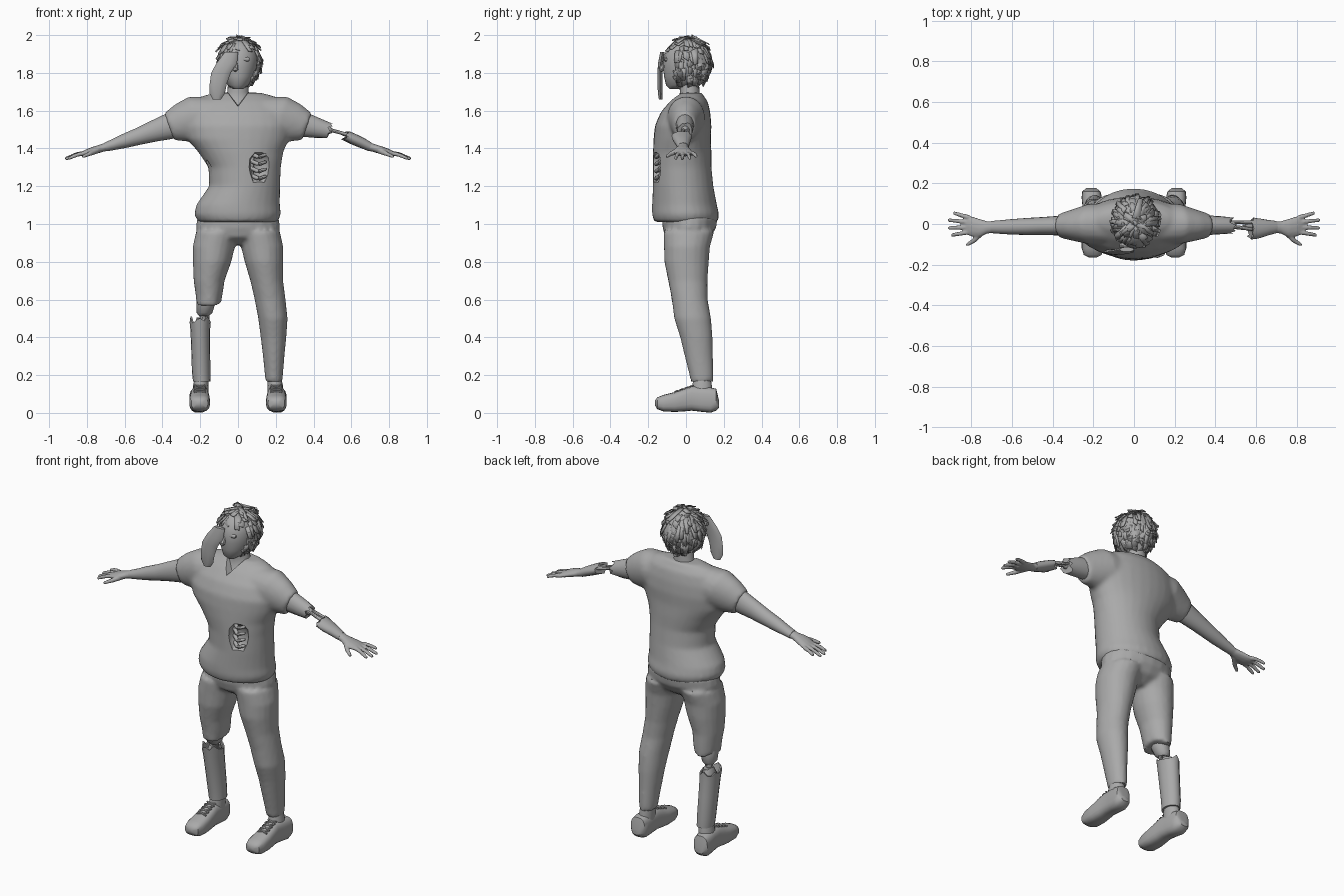
import bpy, bmesh, math, random
from mathutils import Vector, noise

random.seed(4)
cube = bpy.data.objects.get("Cube")
if cube:
    bpy.data.objects.remove(cube)

grey = bpy.data.materials.new("plain grey")
grey.use_nodes = True
grey.diffuse_color = (0.4, 0.4, 0.4, 1)
grey.node_tree.nodes["Principled BSDF"].inputs["Base Color"].default_value = (0.4, 0.4, 0.4, 1)
X, Y, Z = Vector((1, 0, 0)), Vector((0, 1, 0)), Vector((0, 0, 1))


def finish(name, bm, angle=40):
    """Turn a bmesh into a shaded object."""
    bmesh.ops.recalc_face_normals(bm, faces=bm.faces)
    mesh = bpy.data.meshes.new(name)
    bm.to_mesh(mesh)
    bm.free()
    ob = bpy.data.objects.new(name, mesh)
    bpy.context.collection.objects.link(ob)
    mesh.materials.append(grey)
    shade(ob, angle)
    return ob


def shade(ob, angle=40):
    bpy.ops.object.select_all(action='DESELECT')
    ob.select_set(True)
    bpy.context.view_layer.objects.active = ob
    bpy.ops.object.shade_smooth_by_angle(angle=math.radians(angle))


def loft(bm, rings, u=X, v=Y, n=20, power=1.0, jag=0.0):
    """Skin elliptical rings (centre, a, b) set in the plane of u and v."""
    loops = []
    for i, (c, a, b) in enumerate(rings):
        loop = []
        for k in range(n):
            t = math.tau * k / n
            cs, sn = math.cos(t), math.sin(t)
            p = Vector(c) + u * (a * math.copysign(abs(cs) ** power, cs))
            p += v * (b * math.copysign(abs(sn) ** power, sn))
            if jag and i == len(rings) - 1:
                p += u.cross(v) * random.uniform(-jag, jag)
            loop.append(bm.verts.new(p))
        loops.append(loop)
    for lo, hi in zip(loops, loops[1:]):
        for k in range(n):
            bm.faces.new((lo[k], lo[(k + 1) % n], hi[(k + 1) % n], hi[k]))
    bm.faces.new(loops[0])
    bm.faces.new(loops[-1])


def upright(bm, rows, **kw):
    """Loft horizontal rings given as z, centre x, centre y, half width, half depth."""
    loft(bm, [((x, y, z), a, b) for z, x, y, a, b in rows], **kw)


def rod(bm, p, q, r1, r2, n=8):
    """Tapered rounded rod between two points."""
    p, q = Vector(p), Vector(q)
    d = (q - p).normalized()
    u = d.cross(Y if abs(d.y) < 0.8 else Z).normalized()
    e = d * r2 * 0.7
    loft(bm, [(p, r1, r1), (q - e, r2, r2), (q, r2 * 0.5, r2 * 0.5)], u, d.cross(u), n)


def modify(ob, settings):
    """Add modifiers and apply them."""
    for kind, values in settings:
        m = ob.modifiers.new(kind.lower(), kind)
        for key, val in values.items():
            setattr(m, key, val)
    deps = bpy.context.evaluated_depsgraph_get()
    mesh = bpy.data.meshes.new_from_object(ob.evaluated_get(deps))
    ob.modifiers.clear()
    ob.data = mesh
    if not mesh.materials:
        mesh.materials.append(grey)


def cloth(ob, voxel=0.012, rounds=6):
    modify(ob, [("REMESH", {"mode": 'VOXEL', "voxel_size": voxel}),
                ("SMOOTH", {"factor": 0.5, "iterations": rounds})])


def carve(ob, bm):
    cutter = finish("cutter", bm)
    cutter.hide_render = True
    modify(ob, [("BOOLEAN", {"operation": 'DIFFERENCE', "object": cutter, "solver": 'EXACT'})])
    bpy.data.objects.remove(cutter)


# Shirt: body and two slanted sleeves fused together
bm = bmesh.new()
upright(bm, [(1.01, 0, 0, .21, .168), (1.05, -.002, -.002, .23, .178), (1.1, 0, -.008, .222, .172),
             (1.2, .035, -.015, .188, .16), (1.3, .035, -.02, .192, .155), (1.38, .015, -.02, .225, .155),
             (1.45, 0, -.02, .27, .152), (1.52, 0, -.015, .29, .15), (1.59, 0, -.003, .275, .132),
             (1.65, 0, .015, .23, .1), (1.68, 0, .022, .18, .07), (1.695, 0, .03, .12, .055)], n=28)
for s in (-1, 1):
    loft(bm, [((s * .12, 0, 1.58), .1, .1), ((s * .22, 0, 1.56), .1, .122), ((s * .3, -.005, 1.535), .078, .105),
              ((s * .365, -.008, 1.515), .06, .077)], Y, Vector((.33 * s, 0, .94)))
shirt = finish("shirt", bm)
cloth(shirt)

# V neckline and the torn hole in the shirt
bm = bmesh.new()
front = [bm.verts.new((x, -.3, z)) for x, z in ((0, 1.605), (.095, 1.72), (-.095, 1.72))]
back = [bm.verts.new((v.co.x, .03, v.co.z + .03)) for v in front]
bm.faces.new(front)
bm.faces.new(back)
for k in range(3):
    bm.faces.new((front[k], front[k - 1], back[k - 1], back[k]))
carve(shirt, bm)
for c, size in (((.115, -.17, 1.3), (.062, .065, .09)), ((-.165, -.09, 1.26), (.03, .05, .085))):
    bm = bmesh.new()
    bmesh.ops.create_icosphere(bm, subdivisions=2, radius=1)
    for v in bm.verts:
        k = random.uniform(.85, 1.1)
        v.co = Vector(c) + Vector([v.co[i] * size[i] * k for i in range(3)])
    carve(shirt, bm)
shade(shirt)

# Ribs showing in the hole
bm = bmesh.new()
for i in range(4):
    z = 1.24 + .038 * i
    rod(bm, (.055, -.125, z + .022), (.11, -.16, z), .011, .011)
    rod(bm, (.11, -.158, z), (.15, -.145, z + .014), .011, .008)
rod(bm, (.07, -.13, 1.23), (.075, -.13, 1.38), .012, .012)
finish("ribs", bm)

# Neck and upper chest
bm = bmesh.new()
upright(bm, [(1.56, 0, 0, .13, .105), (1.62, 0, .01, .11, .07), (1.66, 0, .018, .075, .056),
             (1.7, 0, .02, .056, .052), (1.8, .005, .01, .055, .055)])
finish("neck", bm)

# Trousers: hips, full left leg, torn right leg
bm = bmesh.new()
upright(bm, [(.89, 0, .01, .1, .06), (.93, 0, .01, .205, .12), (.98, 0, .018, .224, .142), (1.04, 0, .02, .215, .148)])
thigh = [(.96, .11, .015, .112, .135), (.88, .128, .005, .112, .122), (.8, .137, .003, .102, .118)]
upright(bm, thigh + [(.7, .152, .01, .087, .104), (.6, .17, .02, .082, .095), (.5, .185, .035, .078, .098),
                     (.4, .188, .055, .068, .086), (.3, .189, .068, .057, .075), (.2, .19, .082, .048, .064),
                     (.165, .19, .085, .045, .06)])
upright(bm, [(z, -x, y, a, b) for z, x, y, a, b in thigh]
        + [(.7, -.153, .005, .082, .1), (.63, -.153, .012, .072, .093), (.575, -.155, .015, .064, .088)], jag=.012)
trousers = finish("trousers", bm)
cloth(trousers, .011, 4)
bm = bmesh.new()
rod(bm, (-.3, -.02, .475), (.02, -.02, .565), .045, .045)
carve(trousers, bm)
shade(trousers)

# Hanging cloth scrap and knee stump above the broken leg
bm = bmesh.new()
upright(bm, [(.66, -.165, .01, .055, .06), (.58, -.17, .02, .05, .055), (.53, -.178, .03, .042, .045),
             (.512, -.18, .035, .025, .028)], n=12)
rod(bm, (-.185, .04, .56), (-.19, .055, .4), .016, .02)
rod(bm, (-.16, .03, .52), (-.165, .05, .4), .009, .012)
finish("knee_stump", bm)

# Torn right shin
bm = bmesh.new()
upright(bm, [(.165, -.192, .085, .046, .058), (.22, -.195, .082, .049, .06), (.35, -.198, .066, .05, .066),
             (.44, -.2, .055, .052, .07), (.49, -.2, .05, .056, .074)], n=16, jag=.02)
bmesh.ops.delete(bm, geom=[f for f in bm.faces if len(f.verts) > 4 and f.calc_center_median().z > .4],
                 context='FACES_ONLY')
shin = finish("right_shin", bm)
modify(shin, [("SOLIDIFY", {"thickness": .008, "offset": -1})])
shade(shin)
bm = bmesh.new()
upright(bm, [(.3, -.197, .07, .038, .05), (.46, -.195, .055, .038, .05), (.5, -.19, .055, .028, .035)], n=12, jag=.008)
finish("shin_flesh", bm)

# Shoes with ankles and laces
for s, side in ((-1, "right"), (1, "left")):
    bm = bmesh.new()
    rows = [(-.165, .018, .04, .065), (-.152, .044, .02, .082), (-.12, .054, .008, .095), (-.06, .055, .005, .11),
            (-.01, .052, .008, .128), (.03, .049, .012, .142), (.08, .048, .006, .138), (.13, .05, .001, .135),
            (.16, .045, .012, .128), (.176, .025, .03, .06)]
    loft(bm, [((s * (.203 + .06 * max(0, y - .05)), y, (lo + hi) / 2), w, (hi - lo) / 2) for y, w, lo, hi in rows],
         X, Z, 20, .7)
    finish(side + "_shoe", bm)
    bm = bmesh.new()
    upright(bm, [(.1, s * .2, .085, .042, .055), (.145, s * .197, .085, .041, .053),
                 (.19, s * .193, .085, .035, .045)], n=14)
    finish(side + "_ankle", bm)
    bm = bmesh.new()
    for i in range(4):
        y, z = -.06 + .026 * i, .11 + .009 * i
        for k in (-1, 1):
            rod(bm, (s * .203 - k * .03, y, z), (s * .203 + k * .03, y + .018, z + .008), .005, .005, 6)
    finish(side + "_laces", bm)


def hand(s, name):
    """Palm, four fingers and a thumb pointing outwards and down."""
    bm = bmesh.new()
    loft(bm, [((s * .685, -.015, 1.412), .03, .024), ((s * .72, -.017, 1.402), .03, .021),
              ((s * .76, -.02, 1.39), .046, .021), ((s * .8, -.012, 1.378), .05, .018),
              ((s * .825, -.008, 1.37), .044, .013)], Y, Vector((.3 * s, 0, .95)), 12)
    for y0, y1, x1, z1 in ((.032, .055, .89, 1.357), (.008, .02, .917, 1.345),
                           (-.016, -.02, .915, 1.342), (-.04, -.055, .9, 1.345)):
        mid = (s * (.81 + x1) / 2, (y0 + y1) / 2, (1.378 + z1) / 2 + .004)
        rod(bm, (s * .81, y0, 1.376), mid, .012, .011)
        rod(bm, mid, (s * x1, y1, z1), .011, .009)
    rod(bm, (s * .745, -.035, 1.39), (s * .79, -.085, 1.37), .017, .013)
    rod(bm, (s * .785, -.08, 1.372), (s * .825, -.105, 1.355), .012, .009)
    hand_ob = finish(name, bm)
    cloth(hand_ob, .0055, 2)
    shade(hand_ob)


hand(-1, "right_hand")
hand(1, "left_hand")

# Whole right arm
bm = bmesh.new()
slant = Vector((-.3, 0, .95))
loft(bm, [((-.28, -.005, 1.54), .05, .07), ((-.37, -.008, 1.515), .048, .068), ((-.45, -.01, 1.49), .044, .056),
          ((-.52, -.012, 1.466), .042, .046), ((-.6, -.014, 1.44), .038, .038),
          ((-.66, -.015, 1.42), .033, .029), ((-.7, -.015, 1.408), .03, .024)], Y, slant)
finish("right_arm", bm)

# Broken left arm: stump, bare bones, forearm
slant = Vector((.3, 0, .95))
bm = bmesh.new()
loft(bm, [((.28, -.005, 1.54), .05, .07), ((.37, -.006, 1.52), .048, .062), ((.43, -.006, 1.505), .044, .052),
          ((.475, -.006, 1.495), .04, .042)], Y, slant, 16, jag=.018)
finish("left_arm_stump", bm)
bm = bmesh.new()
rod(bm, (.44, -.005, 1.505), (.5, -.005, 1.492), .027, .02)
for y in (-.022, .014):
    rod(bm, (.48, y * .6, 1.5), (.6, y - .005, 1.468), .01, .009)
rod(bm, (.535, -.01, 1.485), (.6, -.012, 1.465), .008, .014)
finish("left_arm_bones", bm)
bm = bmesh.new()
loft(bm, [((.7, -.015, 1.408), .03, .024), ((.66, -.018, 1.428), .038, .028), ((.61, -.022, 1.45), .05, .03),
          ((.57, -.022, 1.468), .054, .028)], Y, slant, 16, jag=.02)
finish("left_forearm", bm)

# Head with brow, nose and ears
bm = bmesh.new()
upright(bm, [(1.715, .0, -.055, .025, .03), (1.735, .0, -.04, .055, .066), (1.78, .003, -.018, .082, .098),
             (1.83, .005, -.008, .096, .113), (1.88, .006, 0, .1, .12), (1.93, .006, .008, .092, .108),
             (1.965, .006, .01, .062, .075), (1.98, .006, .01, .025, .03)])
rod(bm, (-.012, -.105, 1.86), (-.015, -.135, 1.81), .01, .016)
for x in (-.045, .035):
    rod(bm, (x - .025, -.104, 1.87), (x + .025, -.106, 1.872), .012, .012)
finish("head", bm)

# Ragged hair: rough cap plus overlapping flat locks
bm = bmesh.new()
bmesh.ops.create_icosphere(bm, subdivisions=3, radius=1)
bmesh.ops.delete(bm, geom=[v for v in bm.verts if v.co.y < -.45 and v.co.z < .55], context='VERTS')
for v in bm.verts:
    k = 1 + .07 * noise.noise(v.co * 4)
    v.co = Vector((.007, .014, 1.855)) + Vector((v.co.x * .112, v.co.y * .124, v.co.z * .134)) * k
finish("hair_cap", bm, 15)
bm = bmesh.new()
for i in range(170):
    d = Vector((random.gauss(0, 1), random.gauss(0, 1), random.gauss(0.15, 1))).normalized()
    if d.y < -.5 and d.z < .5 or d.z < -.85:
        continue
    c = Vector((.007 + d.x * .116, .01 + d.y * .128, 1.857 + d.z * .136))
    side = d.cross(Z).normalized()
    down = side.cross(d) * (-1 if side.cross(d).z > 0 else 1)
    side = (side + down * random.uniform(-.6, .6)).normalized()
    w, h, lift = random.uniform(.012, .026), random.uniform(.025, .05), random.uniform(-.004, .01)
    pts = [c - side * w - down * h - d * .008, c + side * w - down * h - d * .008,
           c + side * w * .7 + down * h + d * lift, c - side * w * .5 + down * h * 1.2 + d * lift * .4]
    for p in pts:
        p.z = min(p.z, 2.0)
    bm.faces.new([bm.verts.new(p) for p in pts])
bm.verts.ensure_lookup_table()
max(bm.verts, key=lambda v: v.co.z).co.z = 2.0
hair = finish("hair_locks", bm, 10)
modify(hair, [("SOLIDIFY", {"thickness": .004})])

# Long flap hanging beside the face
bm = bmesh.new()
loft(bm, [((-.035, -.125, 1.91), .035, .012), ((-.06, -.135, 1.85), .055, .014), ((-.09, -.138, 1.8), .052, .014),
          ((-.105, -.138, 1.74), .045, .014), ((-.11, -.136, 1.69), .04, .013), ((-.112, -.134, 1.66), .022, .01)],
     n=10)
finish("face_flap", bm)
